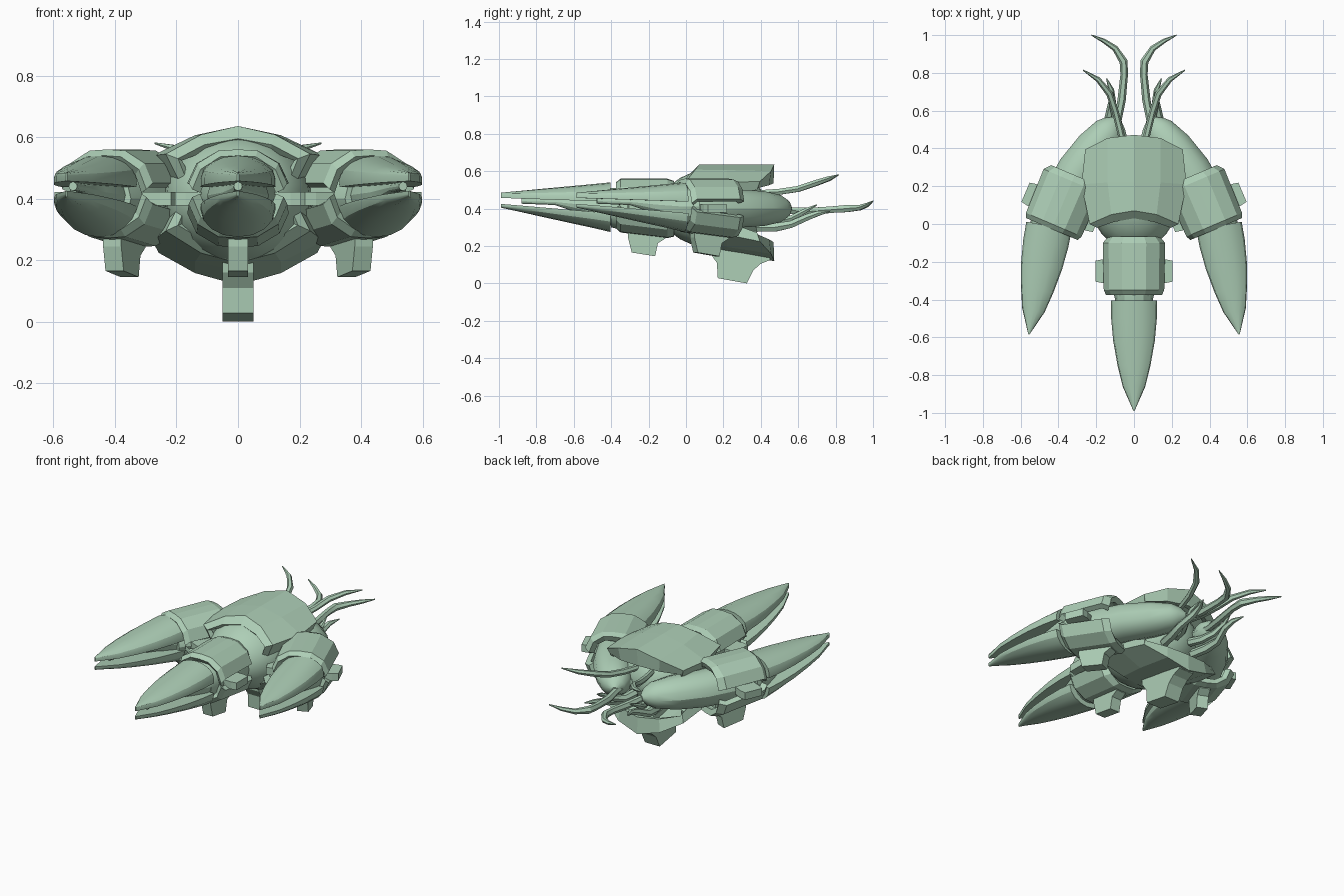
import bpy, bmesh, math
from mathutils import Matrix, Vector

if "Cube" in bpy.data.objects:
    bpy.data.objects.remove(bpy.data.objects["Cube"])

mat = bpy.data.materials.new("pale_green")
mat.diffuse_color = (0.42, 0.62, 0.47, 1)
mat.use_nodes = True
mat.node_tree.nodes["Principled BSDF"].inputs["Base Color"].default_value = mat.diffuse_color
AX = 0.40  # height of the hull axis


def finish(name, bm, xf=None, smooth=True, thick=0):
    bmesh.ops.remove_doubles(bm, verts=bm.verts, dist=0.0003)
    bmesh.ops.recalc_face_normals(bm, faces=bm.faces)
    if thick:  # open plates: make the normals face away from the axis
        mid = sum((v.co for v in bm.verts), Vector()) / len(bm.verts)
        mid.z, mid.x = AX, 0
        if sum((f.calc_center_median() - mid).dot(f.normal) * f.calc_area() for f in bm.faces) < 0:
            bmesh.ops.reverse_faces(bm, faces=bm.faces)
    if xf is not None:
        bm.transform(xf)
        if xf.determinant() < 0:
            bmesh.ops.reverse_faces(bm, faces=bm.faces)
    me = bpy.data.meshes.new(name)
    bm.to_mesh(me)
    bm.free()
    me.materials.append(mat)
    ob = bpy.data.objects.new(name, me)
    bpy.context.collection.objects.link(ob)
    if thick:
        m = ob.modifiers.new("thickness", 'SOLIDIFY')
        m.thickness, m.offset = thick, -1
    ob["smooth"] = smooth and not thick
    return ob


def loft(name, rings, closed=True, xf=None, smooth=True, thick=0):
    bm = bmesh.new()
    vs = [[bm.verts.new(p) for p in r] for r in rings]
    n = len(vs[0])
    for a, b in zip(vs, vs[1:]):
        for i in range(n if closed else n - 1):
            j = (i + 1) % n
            bm.faces.new((a[i], a[j], b[j], b[i]))
    if closed:
        bm.faces.new(vs[0])
        bm.faces.new(vs[-1])
    return finish(name, bm, xf, smooth, thick)


def tube(name, pts, sides, squash=1.0, xf=None):
    """Tube through (x, y, z, radius) points."""
    rings = []
    for i, p in enumerate(pts):
        a, b = Vector(pts[max(i - 1, 0)][:3]), Vector(pts[min(i + 1, len(pts) - 1)][:3])
        d = (b - a).normalized()
        s = d.cross(Vector((0, 0, 1))).normalized()
        u = s.cross(d)
        rings.append([Vector(p[:3]) + p[3] * (s * math.cos(t) + u * squash * math.sin(t))
                      for t in (2 * math.pi * k / sides for k in range(sides))])
    return loft(name, rings, xf=xf)


def prism(name, poly, hw, xf=None, hw_top=None):
    """Side profile (y, z) extruded across x."""
    w = lambda z: hw
    return loft(name, [[(s * hw, y, z) for y, z in poly] for s in (-1, 1)], xf=xf, smooth=False)


def plate(name, stations, thick, low=False, slope=0, lift=0, xf=None):
    """Armour plate from half stations of (x, y, z); low turns it upside down with a slope."""
    rings = []
    for st in stations:
        full = [(-x, y, z) for x, y, z in reversed(st[1:])] + list(st)
        if low:
            full = [(x, y, 2 * AX - z + lift - slope * y) for x, y, z in full]
        rings.append(full)
    return loft(name, rings, closed=False, xf=xf, thick=thick)


# --- pods: claw with two shells, core and barrel -------------------------
def claw(side, xf):
    st = [(-.405, .122, 0), (-.50, .121, .17), (-.62, .110, .37),
          (-.75, .087, .59), (-.86, .060, .78), (-.99, .003, 1)]
    up, lo = [], []
    for y, w, t in st:
        e, top = .437 + .02 * t, .54 - .055 * t
        lip = .028 - .012 * t
        arc = [(w * math.cos(a), y, e + lip + (top - e - lip) * math.sin(a))
               for a in (math.pi * k / 8 for k in range(9))]
        up.append([(w, y, e)] + arc + [(-w, y, e)])
        e, bot = .375 + .05 * t, .275 + .13 * t
        arc = [(w * math.cos(a), y, e - .01 - (e - .01 - bot) * math.sin(a))
               for a in (math.pi * k / 8 for k in range(9))]
        lo.append([(w, y, e)] + arc + [(-w, y, e)])
    loft(side + "_claw_upper_shell", up, xf=xf)
    loft(side + "_claw_lower_shell", lo, xf=xf)
    tube(side + "_claw_core", [(0, -.34, .41, .1), (0, -.42, .41, .1), (0, -.55, .42, .05), (0, -.7, .435, .016),
                               (0, -.88, .44, .014)], 12, xf=xf)


# --- collar: armour plates, pegs and a landing foot ----------------------
def collar(side, xf):
    prof = [(0, .56), (.065, .556), (.135, .515), (.165, .45)]

    def ring(y, k, dz):
        return [(x * k, y, z + dz) for x, z in prof]
    st = [ring(-.375, .90, -.02), ring(-.35, .97, 0), ring(-.10, 1, 0), ring(-.065, .82, -.012)]
    plate(side + "_collar_upper_armour", st, .035, xf=xf)
    plate(side + "_collar_lower_armour", st, .035, True, .12, -.01, xf)
    for s in (-1, 1):
        loft(side + "_collar_peg", [[(s * x, y, AX + z) for y, z in
                                     ((-.25 - h, -.022), (-.25 + h, -.022), (-.25 + h, .022), (-.25 - h, .022))]
                                    for x, h in ((.09, .06), (.17, .062), (.205, .055))], xf=xf, smooth=False)
    prism(side + "_foot", [(-.31, .31), (-.31, .245), (-.29, .165), (-.165, .145), (-.15, .215),
                           (-.11, .24), (-.11, .31)], .032, xf)


def place(pivot_y, x, y, deg, s):
    return (Matrix.Diagonal((s, 1, 1, 1)) @ Matrix.Translation((x, y, 0))
            @ Matrix.Rotation(math.radians(deg), 4, 'Z') @ Matrix.Translation((0, -pivot_y, 0)))


claw("centre", None)
collar("centre", None)
for side, s in (("left", -1), ("right", 1)):
    claw(side, place(-.405, .45, -.01, 10.5, s))
    collar(side, place(-.21, .37, .125, 23, s))
    flip = Matrix.Diagonal((s, 1, 1, 1))
    # curved arm from the tail to the side pod
    tube(side + "_arm", [(.09, .56, .40, .015), (.105, .535, .40, .055), (.13, .495, .40, .085),
                         (.20, .405, .40, .108), (.29, .28, .40, .118), (.36, .14, .40, .12),
                         (.41, .04, .40, .115), (.44, -.03, .40, .10)], 14, .88, flip)
    # tail tentacles
    tube(side + "_long_tentacle", [(.08, .42, .40, .022), (.085, .55, .39, .02), (.065, .66, .385, .022),
                                   (.052, .79, .395, .02), (.055, .86, .40, .022), (.10, .93, .405, .016),
                                   (.16, .97, .42, .012), (.225, 1.0, .44, .003)], 6, 1, flip)
    tube(side + "_upper_tentacle", [(.05, .40, .485, .016), (.075, .50, .49, .018), (.10, .60, .505, .018),
                                    (.13, .69, .535, .018), (.19, .765, .56, .014), (.27, .815, .58, .003)],
         6, 1, flip)
    tube(side + "_lower_tentacle", [(.10, .38, .30, .026), (.12, .48, .30, .026), (.135, .56, .315, .022),
                                    (.115, .65, .355, .02), (.12, .71, .375, .015), (.145, .77, .385, .003)],
         6, 1, flip)
    tube(side + "_short_tentacle", [(.05, .42, .34, .024), (.07, .50, .33, .022), (.10, .57, .35, .018),
                                    (.12, .64, .39, .014), (.11, .70, .42, .003)], 6, 1, flip)

# --- neck between the body and the centre pod ----------------------------
tube("neck", [(0, .05, AX, .14), (0, -.1, AX, .135), (0, -.3, AX, .125), (0, -.40, AX, .10)], 16)

# --- body core ------------------------------------------------------------
bm = bmesh.new()
bmesh.ops.create_uvsphere(bm, u_segments=24, v_segments=14, radius=1)
bm.transform(Matrix.Translation((0, .15, AX)) @ Matrix.Diagonal((.24, .29, .21, 1)))
finish("body_core", bm)

# --- main body armour above and below -------------------------------------
body = [
    [(0, .03, .595), (.11, .01, .575), (.195, -.02, .53), (.165, -.01, .455)],
    [(0, .07, .636), (.12, .05, .608), (.235, .0, .545), (.195, .01, .465)],
    [(0, .22, .636), (.14, .22, .606), (.278, .21, .54), (.25, .21, .47)],
    [(0, .472, .636), (.14, .455, .60), (.258, .395, .545), (.24, .38, .50)],
    [(0, .468, .535), (.13, .445, .525), (.235, .385, .51), (.225, .37, .49)],
]
plate("body_upper_armour", body, .03)
plate("body_lower_armour", body, .03, True, .18, .04)

# --- main landing foot ----------------------------------------------------
prism("main_foot", [(.12, .24), (.13, .16), (.165, .11), (.17, .028), (.325, 0), (.36, .07),
                    (.40, .105), (.45, .125), (.44, .2)], .05)

# --- shading --------------------------------------------------------------
bpy.ops.object.select_all(action='DESELECT')
for ob in bpy.context.scene.objects:
    if ob["smooth"]:
        ob.select_set(True)
        bpy.context.view_layer.objects.active = ob
bpy.ops.object.shade_smooth_by_angle(angle=math.radians(28))
